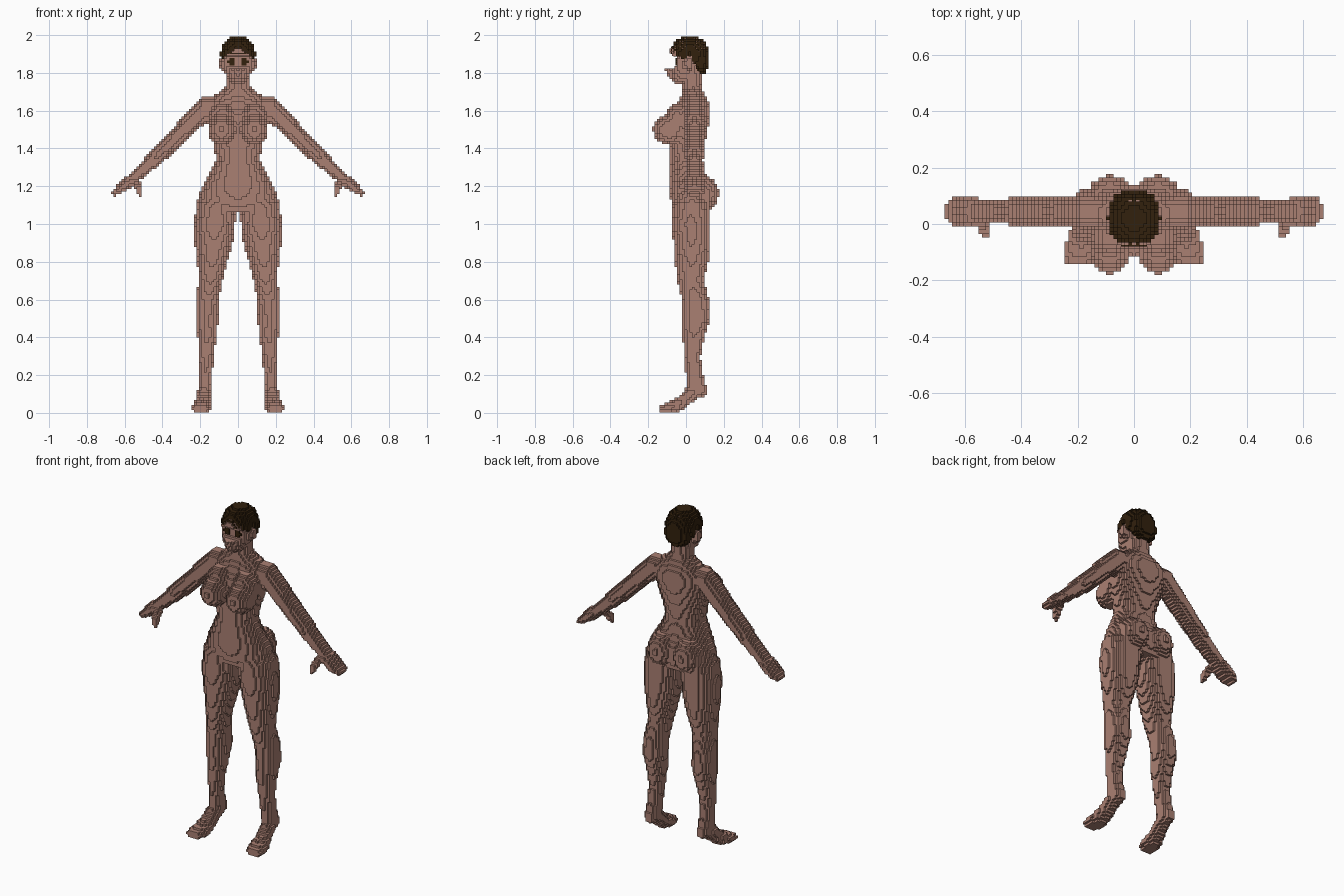
import bpy, bmesh, math
from mathutils import Vector, Matrix

if "Cube" in bpy.data.objects:
    bpy.data.objects.remove(bpy.data.objects["Cube"], do_unlink=True)

CELL = 0.0133          # edge length of the surface blocks
X, Y, Z = Vector((1, 0, 0)), Vector((0, 1, 0)), Vector((0, 0, 1))


def material(name, rgb):
    m = bpy.data.materials.new(name)
    m.use_nodes = True
    m.diffuse_color = (*rgb, 1)
    m.node_tree.nodes["Principled BSDF"].inputs["Base Color"].default_value = (*rgb, 1)
    return m


skin = material("skin brown", (0.40, 0.215, 0.17))
dark = material("dark hair brown", (0.032, 0.015, 0.004))


def ellipsoid(bm, c, r):
    mat = Matrix.Translation(c) @ Matrix.Diagonal((*r, 1))
    return bmesh.ops.create_uvsphere(bm, u_segments=32, v_segments=20, radius=1, matrix=mat)["verts"]


def loft(bm, rings, u, v, side=1, n=24):
    """Closed tube through elliptical rings (x, y, z, radius along u, radius along v)."""
    flip = Vector((side, 1, 1))
    loops = []
    for x, y, z, a, b in rings:
        loop = []
        for i in range(n):
            t = 2 * math.pi * i / n
            p = Vector((x, y, z)) + u * a * math.cos(t) + v * b * math.sin(t)
            loop.append(bm.verts.new(p * flip))
        loops.append(loop)
    for lo, hi in zip(loops, loops[1:]):
        for i in range(n):
            j = (i + 1) % n
            bm.faces.new((lo[i], lo[j], hi[j], hi[i]))
    bm.faces.new(loops[0][::-1])
    bm.faces.new(loops[-1])


def make_object(name, bm, mat=None):
    bmesh.ops.recalc_face_normals(bm, faces=bm.faces[:])
    me = bpy.data.meshes.new(name)
    bm.to_mesh(me)
    bm.free()
    ob = bpy.data.objects.new(name, me)
    bpy.context.scene.collection.objects.link(ob)
    if mat:
        me.materials.append(mat)
    return ob


def make_blocky(ob, mat, smooth=0, cutter=None):
    """Fuse the overlapping parts, soften the joins, then step the surface into blocks."""
    dim = max(max(v.co[k] for v in ob.data.vertices) - min(v.co[k] for v in ob.data.vertices)
              for k in range(3))
    fuse = ob.modifiers.new("fuse", 'REMESH')
    fuse.mode = 'VOXEL'
    fuse.voxel_size = 0.007
    if smooth:
        soft = ob.modifiers.new("soften", 'SMOOTH')
        soft.factor, soft.iterations = 0.5, smooth
    if cutter:
        cut = ob.modifiers.new("cut", 'BOOLEAN')
        cut.operation, cut.solver, cut.object = 'DIFFERENCE', 'EXACT', cutter
    blocks = ob.modifiers.new("blocks", 'REMESH')
    blocks.mode = 'BLOCKS'
    blocks.octree_depth = math.ceil(math.log2(dim / CELL / 0.95))
    blocks.scale = dim / (CELL * 2 ** blocks.octree_depth)
    blocks.use_remove_disconnected = False
    bpy.context.view_layer.update()
    me = bpy.data.meshes.new_from_object(ob.evaluated_get(bpy.context.evaluated_depsgraph_get()))
    ob.modifiers.clear()
    ob.data = me
    me.materials.clear()
    me.materials.append(mat)
    me.shade_flat()


# Torso and neck
body = bmesh.new()
torso = [(1.06, .03, .13, .09), (1.12, .03, .215, .11), (1.2, .02, .19, .112),
         (1.27, .005, .15, .096), (1.34, 0, .116, .09), (1.42, .005, .128, .096),
         (1.5, .015, .155, .1), (1.58, .03, .167, .1), (1.64, .04, .167, .085),
         (1.68, .04, .13, .065), (1.72, .033, .066, .052), (1.82, .03, .056, .05)]
loft(body, [(0, y, z, a, b) for z, y, a, b in torso], X, Y)

# Head, face and nose
ellipsoid(body, (0, .022, 1.9), (.078, .088, .084))
ellipsoid(body, (0, -.05, 1.89), (.06, .046, .05))
ellipsoid(body, (0, -.01, 1.84), (.082, .08, .09))
ellipsoid(body, (0, -.035, 1.79), (.052, .052, .048))
ellipsoid(body, (0, -.085, 1.815), (.02, .03, .022))
ellipsoid(body, (0, -.078, 1.785), (.027, .018, .012))

leg = [(.115, .03, 1.12, .105, .1), (.122, .025, 1.0, .109, .105), (.128, .03, .9, .101, .096),
       (.135, .03, .8, .08, .09), (.145, .025, .7, .063, .071), (.16, .05, .6, .062, .072),
       (.163, .055, .5, .062, .072), (.163, .04, .4, .05, .06), (.168, .035, .3, .041, .042),
       (.172, .045, .2, .036, .047), (.175, .06, .12, .036, .05)]
foot = [(.175, .108, .12, .025, .03), (.176, .06, .12, .036, .045), (.18, .01, .09, .038, .055),
        (.188, -.04, .042, .046, .042), (.193, -.09, .028, .054, .029), (.198, -.14, .022, .046, .02)]
arm = [(.15, .045, 1.63, .056, .056), (.22, .045, 1.565, .056, .056), (.34, .045, 1.445, .047, .053),
       (.42, .045, 1.365, .045, .049), (.53, .045, 1.262, .031, .042), (.58, .045, 1.218, .033, .052),
       (.62, .045, 1.187, .026, .056), (.66, .045, 1.155, .012, .048)]
thumb = [(.545, .025, 1.24, .024, .027), (.53, -.02, 1.2, .022, .024), (.521, -.042, 1.15, .016, .02)]

# Paired parts
for s in (1, -1):
    loft(body, leg, X, Y, s)
    loft(body, foot, X, Z, s)
    loft(body, arm, (X + Z).normalized(), Y, s)
    loft(body, thumb, X, Y, s)
    ellipsoid(body, (s * .165, .045, 1.625), (.058, .056, .056))    # shoulder
    ellipsoid(body, (s * .085, -.09, 1.5), (.075, .087, .08))       # chest
    ellipsoid(body, (s * .085, -.05, 1.55), (.07, .06, .09))
    ellipsoid(body, (s * .085, .08, 1.16), (.087, .094, .1))        # seat
    ellipsoid(body, (s * .088, .015, 1.85), (.014, .022, .036))     # ear
body_ob = make_object("body", body)

# Recess across the eye line
recess = bmesh.new()
ellipsoid(recess, (0, -.088, 1.86), (.2, .046, .038))
recess_ob = make_object("eye_recess_cutter", recess)
recess_ob.hide_render = True
make_blocky(body_ob, skin, smooth=5, cutter=recess_ob)
bpy.data.objects.remove(recess_ob, do_unlink=True)

# Short hair: a slanted cap and a lower piece at the nape
hair = bmesh.new()
ellipsoid(hair, (0, .02, 1.898), (.094, .104, .101))
cut = bmesh.ops.bisect_plane(hair, geom=hair.verts[:] + hair.edges[:] + hair.faces[:],
                             plane_co=(0, -.09, 1.905), plane_no=(0, .055, .14), clear_inner=True)
bmesh.ops.holes_fill(hair, edges=[e for e in hair.edges if e.is_boundary], sides=0)
ellipsoid(hair, (0, .078, 1.865), (.08, .045, .075))
hair_ob = make_object("hair", hair)
make_blocky(hair_ob, dark)

# Eyes set into the recess
eyes = bmesh.new()
for s in (1, -1):
    ellipsoid(eyes, (s * .037, -.036, 1.86), (.027, .02, .028))
eyes_ob = make_object("eyes", eyes)
make_blocky(eyes_ob, dark)
